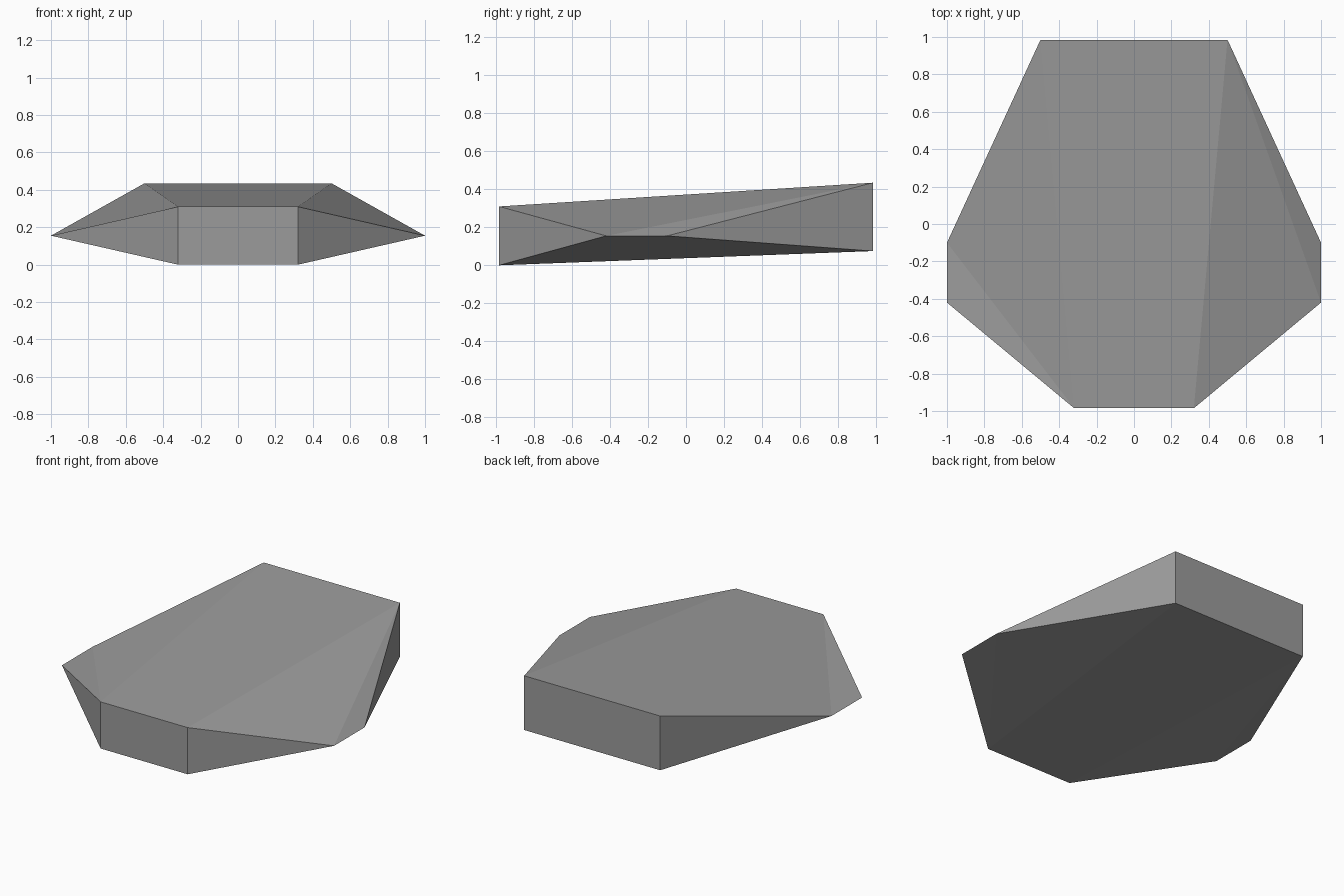
import bpy
import bmesh

cube = bpy.data.objects.get("Cube")
if cube:
    bpy.data.objects.remove(cube, do_unlink=True)

# Stone colour
grey = bpy.data.materials.new("stone_grey")
colour = (0.33, 0.33, 0.33, 1.0)
grey.use_nodes = True
grey.diffuse_color = colour
shader = next(n for n in grey.node_tree.nodes if n.type == "BSDF_PRINCIPLED")
shader.inputs["Base Color"].default_value = colour
shader.inputs["Roughness"].default_value = 0.9

# Corner positions on one half, mirrored to the other
corners = {
    "front_top": (0.32, -0.985, 0.31),
    "front_low": (0.32, -0.985, 0.0),
    "back_top": (0.5, 0.985, 0.435),
    "back_low": (0.5, 0.985, 0.075),
    "tip_front": (1.0, -0.42, 0.155),
    "tip_back": (1.0, -0.1, 0.155),
}

bm = bmesh.new()
left = {k: bm.verts.new(p) for k, p in corners.items()}
right = {k: bm.verts.new((-x, y, z)) for k, (x, y, z) in corners.items()}


def side_slope(side, level, split_at_front_tip):
    """Fold the sloping side panel along one of its diagonals."""
    front, back = side["front_" + level], side["back_" + level]
    tip_f, tip_b = side["tip_front"], side["tip_back"]
    if split_at_front_tip:
        bm.faces.new((front, back, tip_f))
        bm.faces.new((tip_f, back, tip_b))
    else:
        bm.faces.new((front, tip_b, tip_f))
        bm.faces.new((front, back, tip_b))


# Flat panels across the middle: top, underside, front and back
for a, b in (("front_top", "back_top"), ("front_low", "back_low"),
             ("front_top", "front_low"), ("back_top", "back_low")):
    bm.faces.new((left[a], left[b], right[b], right[a]))

# Triangular corner panels
for side in (left, right):
    for end in ("front", "back"):
        bm.faces.new((side[end + "_top"], side[end + "_low"], side["tip_" + end]))

# Folded side slopes
side_slope(left, "top", True)
side_slope(left, "low", False)
side_slope(right, "top", False)
side_slope(right, "low", True)

bmesh.ops.recalc_face_normals(bm, faces=bm.faces[:])
mesh = bpy.data.meshes.new("faceted_slab")
bm.to_mesh(mesh)
bm.free()
mesh.materials.append(grey)
slab = bpy.data.objects.new("faceted_slab", mesh)
bpy.context.collection.objects.link(slab)
